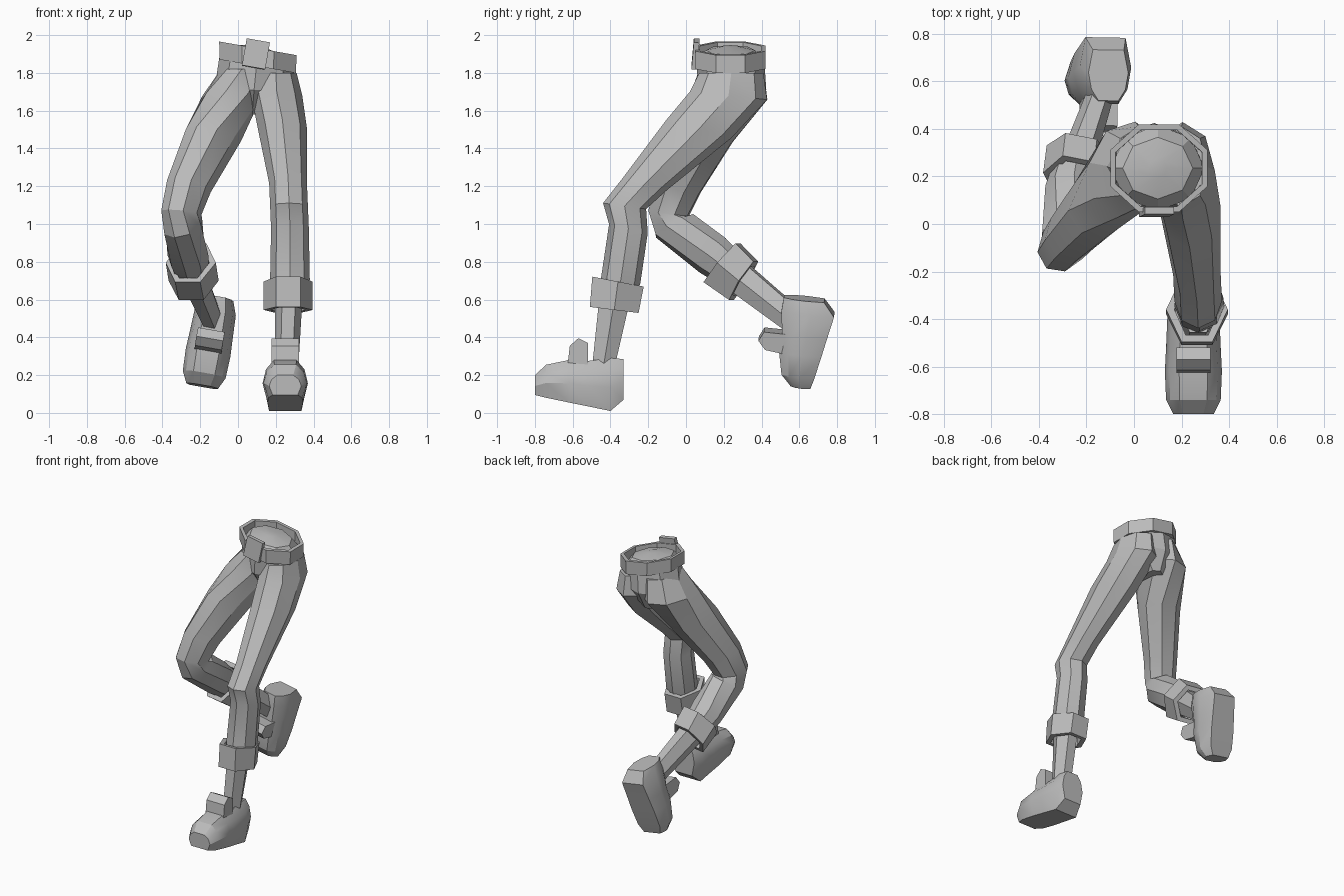
import bpy, bmesh, math
from mathutils import Matrix, Vector

cube = bpy.data.objects.get("Cube")
if cube:
    bpy.data.objects.remove(cube)

grey = bpy.data.materials.new("plain grey")
grey.use_nodes = True
colour = (0.5, 0.5, 0.5, 1)
grey.diffuse_color = colour
grey.node_tree.nodes["Principled BSDF"].inputs["Base Color"].default_value = colour


def finish(name, bm, matrix=None, angle=28):
    if matrix:
        bm.transform(matrix)
    bmesh.ops.recalc_face_normals(bm, faces=bm.faces)
    mesh = bpy.data.meshes.new(name)
    bm.to_mesh(mesh)
    bm.free()
    mesh.materials.append(grey)
    obj = bpy.data.objects.new(name, mesh)
    bpy.context.collection.objects.link(obj)
    bpy.ops.object.select_all(action="DESELECT")
    obj.select_set(True)
    bpy.context.view_layer.objects.active = obj
    bpy.ops.object.shade_smooth_by_angle(angle=math.radians(angle))
    return obj


def ring(x, y, z, a, b, tilt=0, yaw=0, roll=0, sides=8, turn=0):
    """Tilted elliptical cross-section: half-width a, half-depth b."""
    rot = (Matrix.Rotation(math.radians(yaw), 3, "Z")
           @ Matrix.Rotation(math.radians(roll), 3, "Y")
           @ Matrix.Rotation(math.radians(tilt), 3, "X"))
    angles = [math.tau * (i + turn) / sides for i in range(sides)]
    return [Vector((x, y, z)) + rot @ Vector((a * math.cos(t), b * math.sin(t), 0))
            for t in angles]


def loft(name, rings, closed=False, matrix=None, angle=28):
    bm = bmesh.new()
    loops = [[bm.verts.new(p) for p in r] for r in rings]
    pairs = list(zip(loops, loops[1:]))
    if closed:
        pairs.append((loops[-1], loops[0]))
    else:
        bm.faces.new(loops[0])
        bm.faces.new(loops[-1])
    for lo, hi in pairs:
        n = len(lo)
        for i in range(n):
            j = (i + 1) % n
            bm.faces.new((lo[i], lo[j], hi[j], hi[i]))
    return finish(name, bm, matrix, angle)


def band(name, top, bottom, wall, **options):
    """Hollow band between two cross-sections."""
    def section(s, inset):
        return ring(*s[:3], s[3] - inset, s[4] - inset, *s[5:], **options)
    return loft(name, [section(top, 0), section(bottom, 0),
                       section(bottom, wall), section(top, wall)], closed=True)


# Trouser legs: x, y, z, half-width, half-depth, tilt, yaw
loft("left_trouser_leg", [ring(*r) for r in (
    (.20, .24, 1.80, .11, .17),
    (.205, .225, 1.68, .135, .205, -6),
    (.235, .07, 1.505, .13, .18, -15),
    (.265, -.215, 1.215, .10, .12, -17),
    (.27, -.325, 1.095, .10, .115, -8),
    (.275, -.305, .975, .10, .105, -13),
    (.275, -.345, .705, .105, .105, -8),
    (.27, -.365, .6, .09, .095, -8))])
loft("right_trouser_leg", [ring(*r) for r in (
    (.02, .24, 1.82, .11, .17),
    (-.03, .23, 1.68, .16, .205, -6, -10),
    (-.13, .1, 1.47, .14, .17, -15, -33),
    (-.26, -.04, 1.2, .11, .135, -20, -35),
    (-.30, -.09, 1.06, .10, .12, -8, -35),
    (-.29, -.06, .99, .105, .125, 30, -25),
    (-.265, .14, .835, .11, .115, 52, -11),
    (-.245, .26, .74, .09, .095, 55, -11))])

# Pelvis with the waist cap inside the belt
loft("pelvis", [ring(*r) for r in (
    (.075, .26, 1.58, .06, .10),
    (.085, .245, 1.71, .21, .18),
    (.10, .235, 1.86, .20, .18, 0, 0, 10),
    (.10, .235, 1.92, .15, .13, 0, 0, 10),
    (.10, .235, 1.94, .04, .04, 0, 0, 10))])

# Belt and buckle, sloping down to the left
band("belt", (.105, .235, 1.93, .225, .20, 0, 0, 10),
     (.105, .235, 1.835, .222, .20, 0, 0, 10), .025, turn=.5)
bm = bmesh.new()
bmesh.ops.create_cube(bm, size=1, matrix=Matrix.Diagonal((.125, .03, .145, 1)))
finish("belt_buckle", bm, Matrix.Translation((.095, .05, 1.90))
       @ Matrix.Rotation(math.radians(10), 4, "Y")
       @ Matrix.Rotation(math.radians(-5), 4, "X"))

# Rolled cuffs
band("left_cuff", (.265, -.36, .695, .13, .16, -11),
     (.265, -.38, .545, .13, .15, -7), .035, sides=6)
band("right_cuff", (-.25, .19, .795, .135, .155, 50, -11),
     (-.235, .305, .70, .135, .14, 57, -11), .035, sides=6)

# Bare ankles
loft("left_ankle", [ring(*r, sides=6) for r in (
    (.27, -.375, .62, .072, .095, -8), (.255, -.445, .2, .062, .065, -5))])
loft("right_ankle", [ring(*r, sides=6) for r in (
    (-.24, .26, .735, .075, .095, 54, -15), (-.13, .58, .48, .055, .075, 54, -18))])


# Shoes: heel bottom at the origin, toe towards -y
def shoe_section(y, low, high, wide):
    mid = low + (high - low) * .45
    side = [(.78, low), (1, mid), (.85, low + (high - low) * .78), (.5, high)]
    right = [Vector((wide * k, y, z)) for k, z in side]
    return right + [Vector((-p.x, p.y, p.z)) for p in reversed(right)]


def shoe(side, matrix):
    loft(side + "_shoe", [shoe_section(*s) for s in (
        (.07, .06, .275, .085),
        (0, 0, .28, .11),
        (-.12, .025, .265, .115),
        (-.22, .045, .27, .12),
        (-.34, .07, .245, .115),
        (-.40, .085, .19, .085))], matrix=matrix)
    # Raised tongue in front of the ankle
    profile = [(-.23, .22), (-.215, .345), (-.17, .385), (-.12, .36), (-.12, .22)]
    loft(side + "_shoe_tongue", [[Vector((x, y, z)) for y, z in profile]
                                 for x in (-.072, .072)], matrix=matrix)


shoe("left", Matrix.Translation((.25, -.40, .01)))
shoe("right", Matrix.Translation((-.12, .785, .52))
     @ Matrix.Rotation(math.radians(84), 4, "X")
     @ Matrix.Rotation(math.radians(-10), 4, "Z"))
